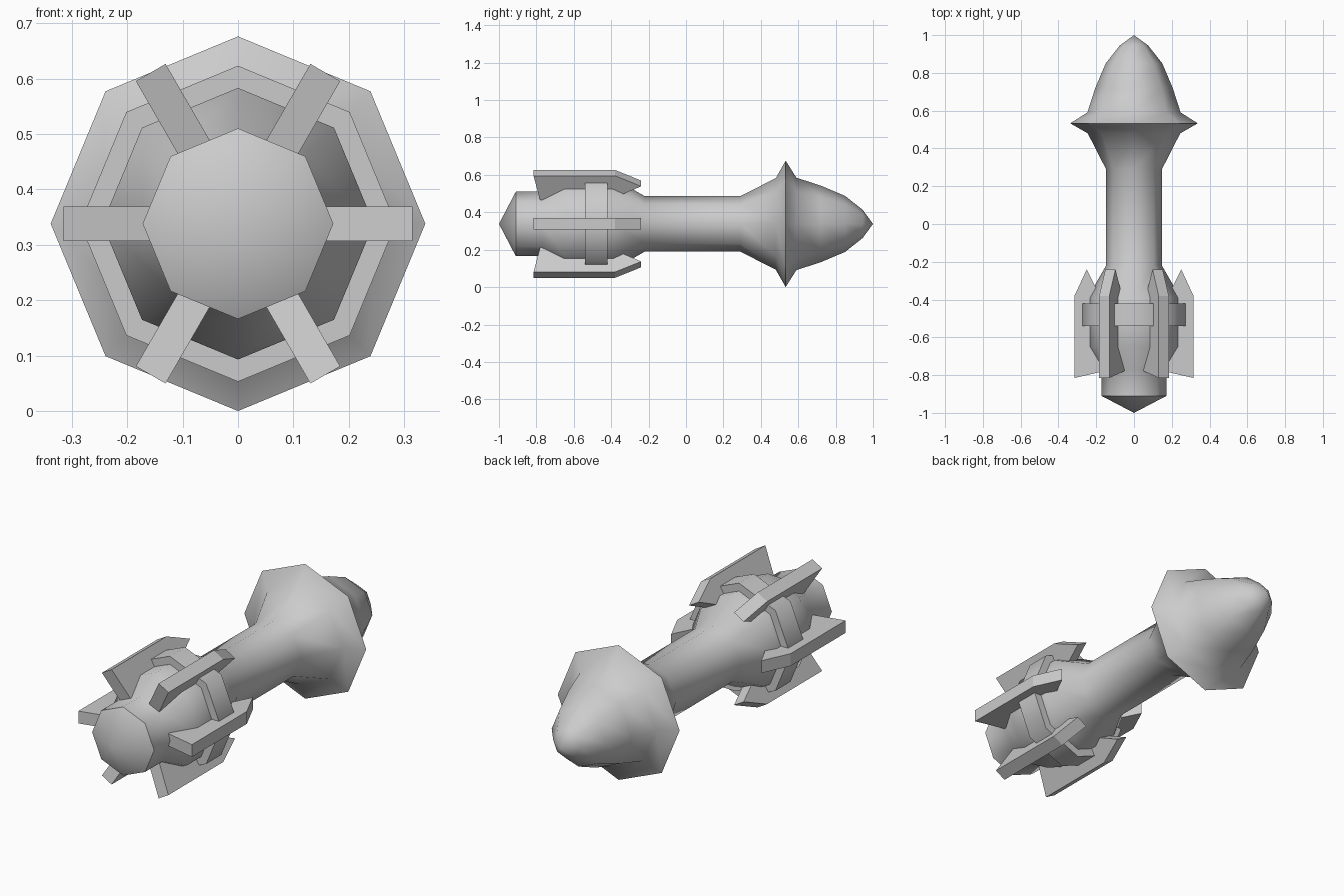
import bpy
import bmesh
import math
from mathutils import Matrix

AXIS_Z = 0.338
SIDES = 8

if "Cube" in bpy.data.objects:
    bpy.data.objects.remove(bpy.data.objects["Cube"], do_unlink=True)

grey = bpy.data.materials.new("plain grey")
grey.use_nodes = True
colour = (0.6, 0.6, 0.6, 1)
grey.diffuse_color = colour
grey.node_tree.nodes["Principled BSDF"].inputs["Base Color"].default_value = colour


def finish(bm, name, smooth):
    bmesh.ops.recalc_face_normals(bm, faces=bm.faces)
    mesh = bpy.data.meshes.new(name)
    bm.to_mesh(mesh)
    bm.free()
    mesh.materials.append(grey)
    obj = bpy.data.objects.new(name, mesh)
    obj.location.z = AXIS_Z
    bpy.context.collection.objects.link(obj)
    if smooth:
        bpy.ops.object.select_all(action='DESELECT')
        obj.select_set(True)
        bpy.context.view_layer.objects.active = obj
        bpy.ops.object.shade_smooth_by_angle(angle=math.radians(50))
    return obj


def lathe(name, profile, closed=False):
    """Turn (y, radius) points around the y axis."""
    bm = bmesh.new()
    verts = [bm.verts.new((0, y, r)) for y, r in profile]
    edges = [bm.edges.new(pair) for pair in zip(verts, verts[1:])]
    if closed:
        edges.append(bm.edges.new((verts[-1], verts[0])))
    bmesh.ops.spin(bm, geom=verts + edges, cent=(0, 0, 0), axis=(0, 1, 0),
                   angle=2 * math.pi, steps=SIDES, use_duplicate=False)
    bmesh.ops.remove_doubles(bm, verts=bm.verts, dist=0.0005)
    return finish(bm, name, True)


def fin(name, profile, width, angle):
    """Extrude a (y, radius) outline to a plate and turn it about the body."""
    bm = bmesh.new()
    face = bm.faces.new([bm.verts.new((r, y, -width / 2)) for y, r in profile])
    new = bmesh.ops.extrude_face_region(bm, geom=[face])["geom"]
    moved = [v for v in new if isinstance(v, bmesh.types.BMVert)]
    bmesh.ops.translate(bm, verts=moved, vec=(0, 0, width))
    bmesh.ops.transform(bm, matrix=Matrix.Rotation(angle, 4, 'Y'), verts=bm.verts)
    return finish(bm, name, False)


# Body: pointed end cap, bulge, long tube, flared collar and rounded nose
lathe("body", [(-1, 0), (-0.91, 0.172), (-0.77, 0.172), (-0.65, 0.245),
               (-0.39, 0.245), (-0.22, 0.148), (0.29, 0.148), (0.48, 0.245),
               (0.533, 0.338), (0.59, 0.247), (0.72, 0.205), (0.85, 0.15),
               (0.945, 0.075), (1, 0)])

# Band around the bulge
lathe("band", [(-0.54, 0.23), (-0.54, 0.285), (-0.42, 0.285), (-0.42, 0.23)], True)

# Six fins
outline = [(-0.815, 0.315), (-0.38, 0.315), (-0.24, 0.25), (-0.36, 0.19),
           (-0.62, 0.14), (-0.775, 0.14)]
for i in range(6):
    fin(f"fin_{i + 1}", outline, 0.062, i * math.pi / 3)
